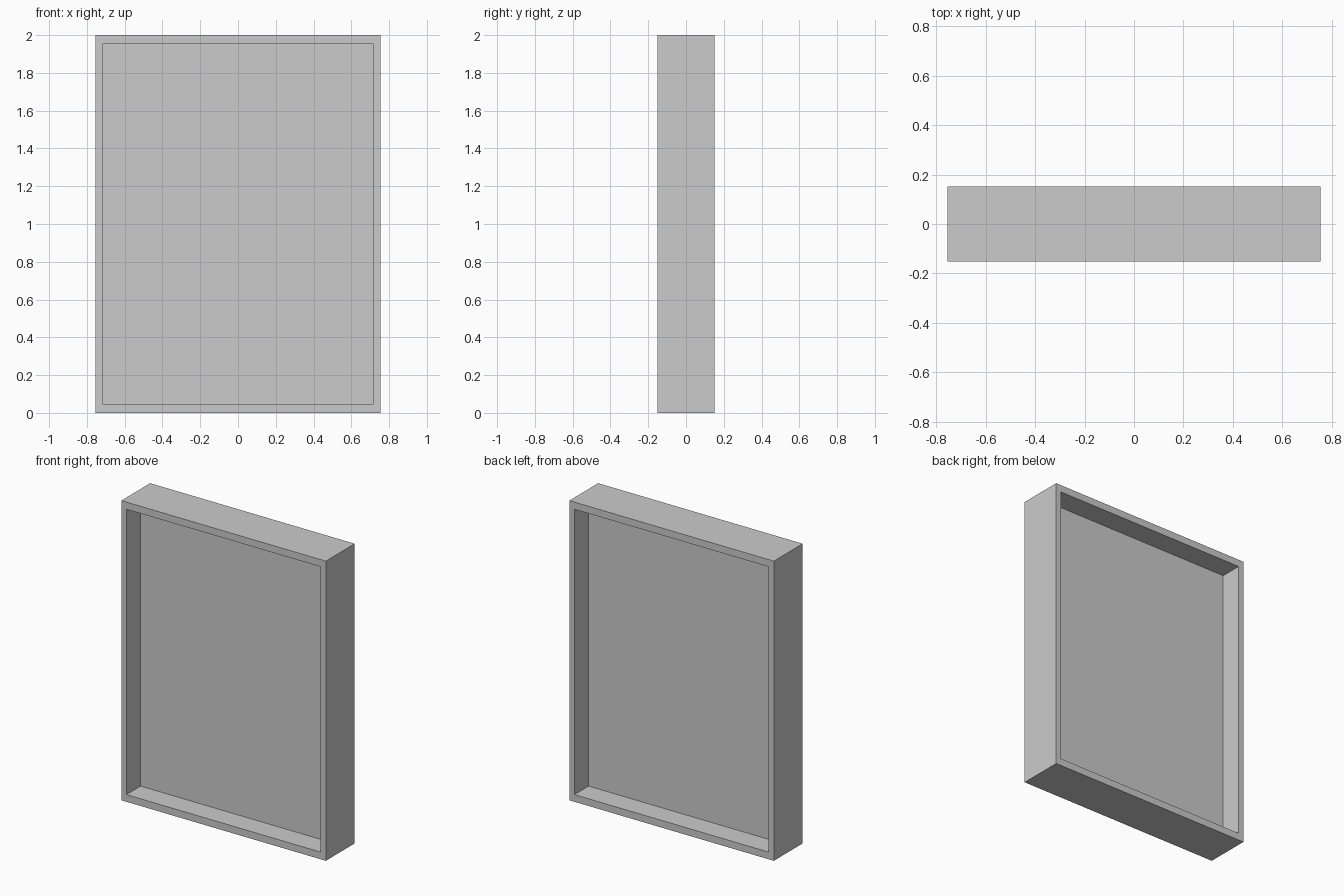
import bpy, bmesh

if "Cube" in bpy.data.objects:
    bpy.data.objects.remove(bpy.data.objects["Cube"])

W, H, D = 1.51, 2.0, 0.304      # outer frame size
BX, BZ = 0.038, 0.048           # border widths: sides, top and bottom
PANE = 0.006                    # pane thickness


def finish(bm, name):
    bmesh.ops.recalc_face_normals(bm, faces=bm.faces)
    mesh = bpy.data.meshes.new(name)
    bm.to_mesh(mesh)
    bm.free()
    obj = bpy.data.objects.new(name, mesh)
    bpy.context.collection.objects.link(obj)
    return obj


def rect(bm, half_w, half_h, y):
    return [bm.verts.new((sx * half_w, y, H / 2 + sz * half_h))
            for sx, sz in ((-1, -1), (1, -1), (1, 1), (-1, 1))]


# Window frame: rectangular ring, open on front and back
bm = bmesh.new()
ow, oh = W / 2, H / 2
iw, ih = ow - BX, oh - BZ
loops = [rect(bm, ow, oh, -D / 2), rect(bm, ow, oh, D / 2),
         rect(bm, iw, ih, D / 2), rect(bm, iw, ih, -D / 2)]
for a, b in zip(loops, loops[1:] + loops[:1]):
    for i in range(4):
        j = (i + 1) % 4
        bm.faces.new((a[i], a[j], b[j], b[i]))
finish(bm, "window_frame")

# Pane: thin sheet across the middle of the frame depth
bm = bmesh.new()
bmesh.ops.create_cube(bm, size=1)
bmesh.ops.scale(bm, vec=(2 * iw, PANE, 2 * ih), verts=bm.verts)
bmesh.ops.translate(bm, vec=(0, 0, H / 2), verts=bm.verts)
finish(bm, "window_pane")
